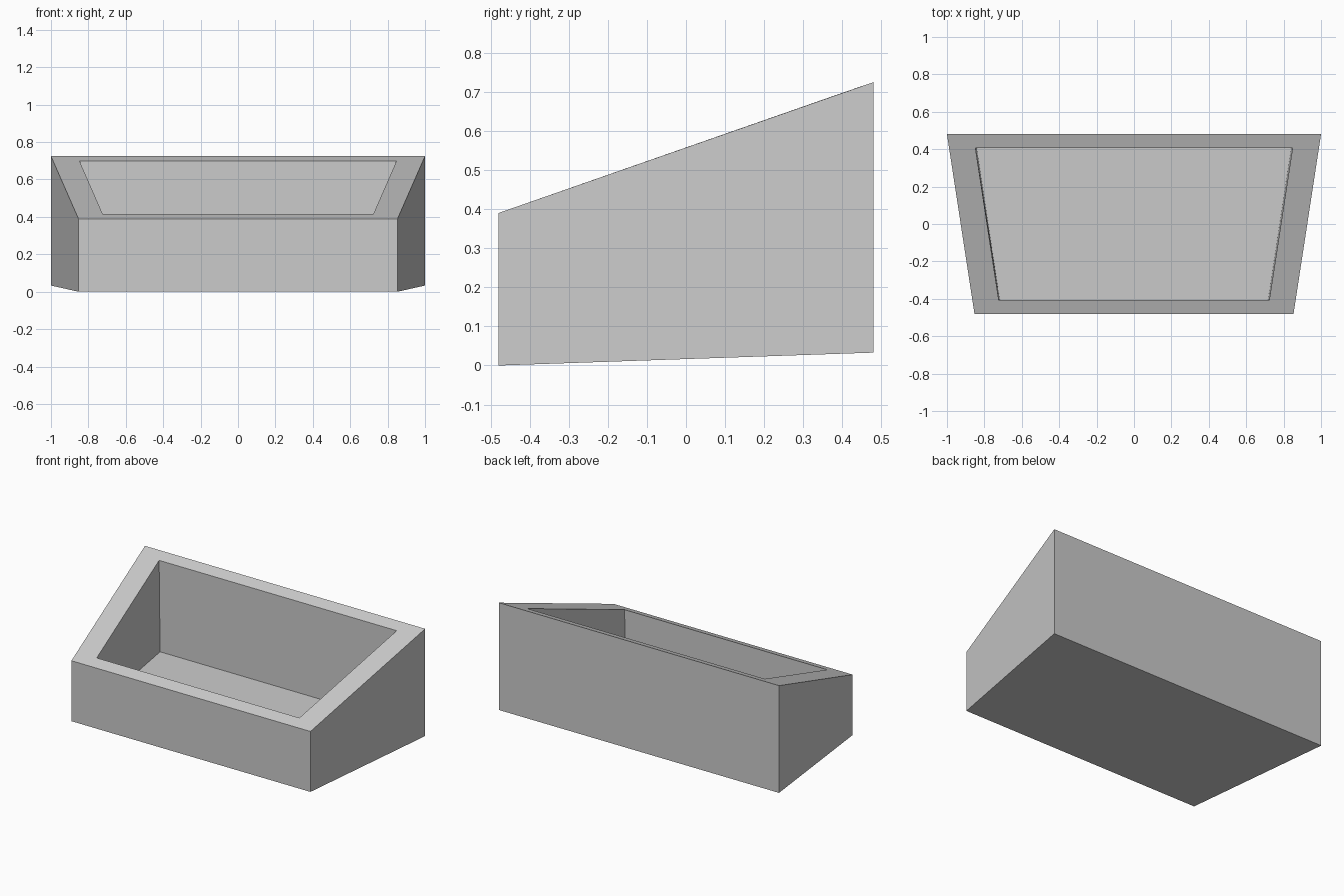
import bpy
import bmesh

cube = bpy.data.objects.get("Cube")
if cube:
    bpy.data.objects.remove(cube, do_unlink=True)

# Plain grey material
grey = bpy.data.materials.new("plain grey")
grey.use_nodes = True
colour = (0.6, 0.6, 0.6, 1)
grey.diffuse_color = colour
grey.node_tree.nodes["Principled BSDF"].inputs["Base Color"].default_value = colour

FRONT_X, BACK_X, HALF_Y = 0.853, 1.0, 0.48
INSET = 0.848


def ring(bm, front_z, back_z, scale_x=1.0, scale_y=1.0):
    """Four corners of a trapezoid that is wider at the back."""
    fx, bx, y = FRONT_X * scale_x, BACK_X * scale_x, HALF_Y * scale_y
    corners = [(-fx, -y, front_z), (fx, -y, front_z), (bx, y, back_z), (-bx, y, back_z)]
    return [bm.verts.new(c) for c in corners]


def bridge(bm, a, b):
    for i in range(4):
        j = (i + 1) % 4
        bm.faces.new((a[i], a[j], b[j], b[i]))


# Sloped open box: underside, outer walls, rim, inner walls, floor
bm = bmesh.new()
loops = [
    ring(bm, 0.0, 0.033),
    ring(bm, 0.39, 0.725),
    ring(bm, 0.415, 0.70, INSET, INSET),
    ring(bm, 0.10, 0.112, INSET - 0.007, INSET),
]
for lower, upper in zip(loops, loops[1:]):
    bridge(bm, lower, upper)
bm.faces.new(loops[0])
bm.faces.new(loops[-1])
bmesh.ops.recalc_face_normals(bm, faces=bm.faces)

mesh = bpy.data.meshes.new("sloped_trough")
bm.to_mesh(mesh)
bm.free()
mesh.materials.append(grey)
trough = bpy.data.objects.new("sloped_trough", mesh)
bpy.context.collection.objects.link(trough)
